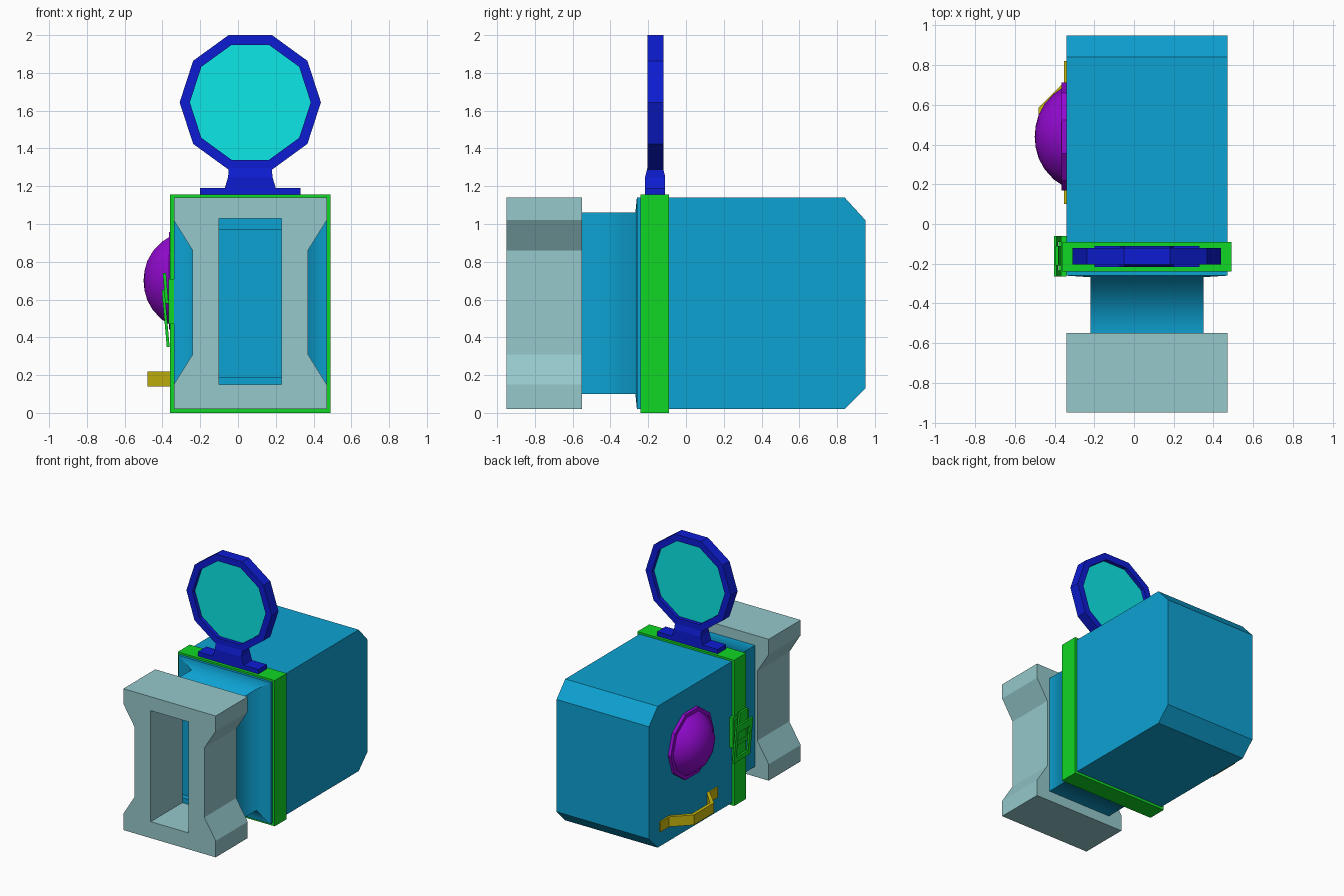
import bpy, bmesh
from math import cos, sin, pi, radians
from mathutils import Vector, Matrix

if "Cube" in bpy.data.objects:
    bpy.data.objects.remove(bpy.data.objects["Cube"])

CX = 0.065   # centre line of body, band and lens
# local (u, v, t) to world, by extrusion axis
AXES = {'x': lambda u, v, t: (t, u, v),
        'y': lambda u, v, t: (u, t, v),
        'z': lambda u, v, t: (u, v, t)}


def material(name, rgb):
    m = bpy.data.materials.new(name)
    m.diffuse_color = (*rgb, 1)
    m.use_nodes = True
    m.node_tree.nodes["Principled BSDF"].inputs["Base Color"].default_value = m.diffuse_color
    return m


BODY = material("body_blue", (0.004, 0.36, 0.65))
PALE = material("pale_teal", (0.30, 0.58, 0.60))
GREEN = material("green", (0.005, 0.68, 0.018))
NAVY = material("deep_blue", (0.004, 0.012, 0.65))
CYAN = material("cyan", (0.004, 0.80, 0.80))
PURPLE = material("purple", (0.30, 0.003, 0.65))
YELLOW = material("yellow", (0.60, 0.50, 0.004))


def finish(bm, name, mat):
    bmesh.ops.recalc_face_normals(bm, faces=bm.faces[:])
    me = bpy.data.meshes.new(name)
    bm.to_mesh(me)
    bm.free()
    ob = bpy.data.objects.new(name, me)
    bpy.context.collection.objects.link(ob)
    me.materials.append(mat)
    return ob


def slab(name, loops, t0, t1, axis, mat, shear=0.0, v0=0.0):
    """Extrude an outline (further loops are holes); shear leans it along v."""
    bm = bmesh.new()
    edges = []
    for pts in loops:
        vs = [bm.verts.new((u, v, t0)) for u, v in pts]
        edges += [bm.edges.new((vs[i - 1], vs[i])) for i in range(len(vs))]
    bmesh.ops.triangle_fill(bm, use_beauty=True, edges=edges, normal=(0, 0, 1))
    geo = bmesh.ops.extrude_face_region(bm, geom=bm.faces[:])['geom']
    for g in geo:
        if isinstance(g, bmesh.types.BMVert):
            g.co.z = t1
    for v in bm.verts:
        u, w, t = v.co
        v.co = AXES[axis](u, w, t + shear * (w - v0))
    return finish(bm, name, mat)


def loft(name, rings, axis, mat, soft=()):
    """Chain of rectangles (t, u0, u1, v0, v1); soft rings blend smoothly."""
    bm = bmesh.new()
    rows = [[bm.verts.new(AXES[axis](u, v, t)) for u, v in
             ((u0, v0), (u1, v0), (u1, v1), (u0, v1))]
            for t, u0, u1, v0, v1 in rings]
    bm.faces.new(rows[0])
    bm.faces.new(rows[-1])
    for a, b in zip(rows, rows[1:]):
        for i in range(4):
            bm.faces.new((a[i - 1], a[i], b[i], b[i - 1]))
    for f in bm.faces:
        f.smooth = True
    for e in bm.edges:
        e.smooth = any(all(v in rows[k] for v in e.verts) for k in soft)
    return finish(bm, name, mat)


def rect(u0, u1, v0, v1):
    return [(u0, v0), (u1, v0), (u1, v1), (u0, v1)]


def decagon(cu, cv, r):
    return [(cu + r * cos(i * pi / 5), cv + r * sin(i * pi / 5)) for i in range(10)]


# Body with chamfered back, narrower neck and shallow front recess
L, R = -0.34, 0.47
loft("body", [(0.95, L, R, 0.13, 1.02),
              (0.84, L, R, 0.02, 1.14),
              (-0.26, L, R, 0.02, 1.14),
              (-0.268, -0.22, 0.35, 0.10, 1.06),
              (-0.555, -0.22, 0.35, 0.10, 1.06),
              (-0.555, -0.16, 0.29, 0.19, 0.97),
              (-0.51, -0.16, 0.29, 0.19, 0.97)], 'y', BODY, soft=(3,))

# Front block with waisted sides and a tall slot
half = [(0.405, 0.02), (0.405, 0.15), (0.305, 0.31),
        (0.305, 0.86), (0.405, 1.02), (0.405, 1.14)]
outline = [(CX + x, z) for x, z in half] + [(CX - x, z) for x, z in reversed(half)]
slab("front_block", [outline, rect(-0.10, 0.23, 0.15, 1.03)], -0.95, -0.55, 'y', PALE)

# Band wrapped around the body
slab("band", [rect(-0.36, 0.49, 0, 1.155), rect(-0.338, 0.468, 0.022, 1.138)],
     -0.24, -0.09, 'y', GREEN)

# Buckle on the left side of the band
slab("buckle_base", [rect(-0.265, -0.06, 0.47, 0.71), rect(-0.24, -0.085, 0.50, 0.68)],
     -0.368, -0.34, 'x', GREEN)
slab("buckle_lever", [rect(-0.265, -0.06, 0.35, 0.65), rect(-0.235, -0.09, 0.39, 0.59)],
     -0.377, -0.362, 'x', GREEN, shear=-0.09, v0=0.35)
slab("buckle_catch", [rect(-0.21, -0.11, 0.58, 0.74)],
     -0.385, -0.368, 'x', GREEN, shear=-0.08, v0=0.58)

# Lens on a stepped foot
loft("lens_foot", [(z, CX - x, CX + x, -0.163 - y, -0.163 + y) for z, x, y in
                   ((1.15, 0.265, 0.053), (1.19, 0.265, 0.053), (1.19, 0.135, 0.053),
                    (1.25, 0.117, 0.053), (1.295, 0.115, 0.042))], 'z', NAVY)
LZ = 1.644
slab("lens_ring", [decagon(CX, LZ, 0.374), decagon(CX, LZ, 0.32)],
     -0.205, -0.12, 'y', NAVY)
slab("lens_glass", [decagon(CX, LZ, 0.322)], -0.175, -0.15, 'y', CYAN)

# Domed side cap with a flat rim
bm = bmesh.new()
profile = [(0, -0.34), (0.272, -0.34), (0.272, -0.365), (0.242, -0.365), (0.215, -0.405),
           (0.165, -0.45), (0.11, -0.48), (0.055, -0.495), (0, -0.50)]
vs = [bm.verts.new((x, 0.44 + r, 0.70)) for r, x in profile]
es = [bm.edges.new(p) for p in zip(vs, vs[1:])]
bmesh.ops.spin(bm, geom=vs + es, cent=(0, 0.44, 0.70), axis=(1, 0, 0),
               angle=2 * pi, steps=10, use_duplicate=False)
bmesh.ops.remove_doubles(bm, verts=bm.verts[:], dist=0.0005)
for f in bm.faces:
    f.smooth = all(v.co.x < -0.364 for v in f.verts)
for e in bm.edges:
    e.smooth = any(v.co.x < -0.37 for v in e.verts)
finish(bm, "side_cap", PURPLE)

# Bent strip handle under the cap
side = [(0.36, -0.352), (0.255, -0.352), (0.125, -0.48)]
inner = [(0.11, -0.455), (0.24, -0.335), (0.36, -0.335)]
MY = 0.46
near = [(x, MY - d) for d, x in side + inner]
far = [(x, MY + d) for d, x in side + inner]
slab("side_handle", [near[:3] + far[2::-1] + far[:2:-1] + near[3:]],
     0.14, 0.22, 'z', YELLOW)
